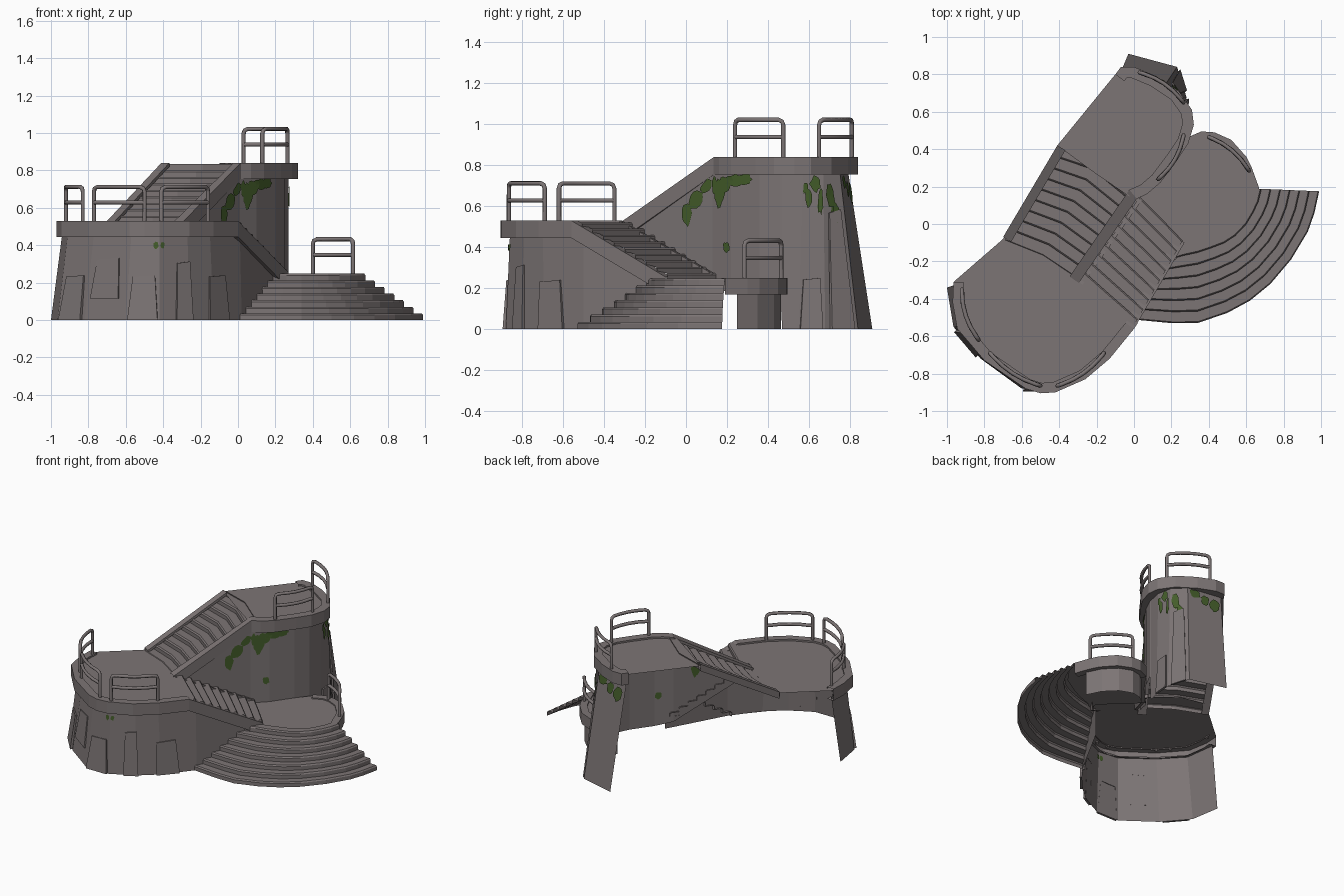
import bpy, math, random
from mathutils import Vector as V

if "Cube" in bpy.data.objects:
    bpy.data.objects.remove(bpy.data.objects["Cube"])
random.seed(4)

def mat(name, c):
    m = bpy.data.materials.new(name)
    m.diffuse_color = (*c, 1)
    m.use_nodes = True
    m.node_tree.nodes["Principled BSDF"].inputs["Base Color"].default_value = m.diffuse_color
    return m
STONE = mat("warm_grey_stone", (.202, .177, .177))
MOSS = mat("moss_green", (.057, .110, .023))

def mesh(name, verts, faces, m=STONE):
    me = bpy.data.meshes.new(name)
    me.from_pydata([tuple(v) for v in verts], [], faces)
    me.materials.append(m)
    ob = bpy.data.objects.new(name, me)
    bpy.context.collection.objects.link(ob)
    return ob

def grid(name, rows):
    n = len(rows[0])
    faces = [(r*n+i, r*n+i+1, (r+1)*n+i+1, (r+1)*n+i) for r in range(len(rows) - 1) for i in range(n - 1)]
    return mesh(name, [p for r in rows for p in r], faces)

def floor(name, pts, z):
    return mesh(name, [(x, y, z) for x, y in pts], [tuple(range(len(pts)))])

def offset(path, d):
    # moves an open path sideways; positive is inward (left of travel)
    out = []
    for i, p in enumerate(path):
        ns = []
        for a, b in ((i-1, i), (i, i+1)):
            if a >= 0 and b < len(path):
                t = V(path[b][:2]) - V(path[a][:2])
                ns.append(V((-t.y, t.x)).normalized())
        n = sum(ns, V((0, 0))).normalized()
        k = d / max(.5, n.dot(ns[0]))
        out.append((p[0] + n.x*k, p[1] + n.y*k, p[2]))
    return out

def rim(name, path, w=.055, h=.085):
    prof = [(w, -h), (0, -h), (0, 0), (w, 0), (w, -.02)]
    grid(name, [[(x, y, z + dz) for x, y, z in offset(path, d)] for d, dz in prof])

def stairs(name, low, high, z0, z1, n, last=0):
    # riser, narrow chamfer, tread; optional last riser at the top
    rows = []
    def at(t, z):
        return [(a[0]+(b[0]-a[0])*t, a[1]+(b[1]-a[1])*t, z) for a, b in zip(low, high)]
    h, e = (z1 - z0) / n, .12 / n
    for k in range(n):
        t, z = k / n, z0 + k*h
        rows += [at(t, z), at(t, z + h*.75), at(t + e, z+h)]
    rows.append(at(1, z1))
    if last:
        rows.append(at(1, z1 + last))
    return grid(name, rows)

# ---- walls: columns of (foot, top)
def surf(cols, s, v, out=0):
    i = max(0, min(int(s), len(cols) - 2))
    f = s - i
    a = V(cols[i][0]).lerp(V(cols[i+1][0]), f)
    b = V(cols[i][1]).lerp(V(cols[i+1][1]), f)
    t = (V(cols[i+1][1]) - V(cols[i][1]))
    return a.lerp(b, v) + V((t.y, -t.x, 0)).normalized() * out

def wall(name, cols):
    return grid(name, [[c[0] for c in cols], [c[1] for c in cols]])

def panel(name, cols, s0, s1, v1, out=.016, v0=0):
    d = (s1 - s0) * .1
    ring = [(s0, v0), (s1, v0), (s1-d, v1), (s0+d, v1*.97)]
    vs = [surf(cols, s, v) for s, v in ring] + [surf(cols, s, v, out*(1-.4*(v > v0))) for s, v in ring]
    mesh(name, vs, [(4, 5, 6, 7)] + [(i, (i+1) % 4, 4+(i+1) % 4, 4+i) for i in range(4)])

def patch(name, cols, s, v, rs, rv, n=14):
    # moss stain on both sides of the thin wall
    ring = [(s, v)]
    for i in range(n):
        a, r = math.tau*i/n, 1 - .3*random.random()
        ring.append((s + rs*r*math.cos(a), min(.97, v + rv*r*math.sin(a))))
    for side, o in (("outer", .007), ("inner", -.005)):
        mesh(f"{name}_{side}", [surf(cols, a, b, o) for a, b in ring],
             [(0, 1+i, 1+(i+1) % n) for i in range(n)], MOSS)

def columns(foot, top, z, z0=0):
    return [((*f, z0), (*t, z)) for f, t in zip(foot, top)]

mid = columns([(-1, -.34), (-.965, -.55), (-.82, -.72), (-.6, -.88), (-.42, -.88),
               (-.26, -.8), (-.13, -.69), (.02, -.5)],
              [(-.94, -.32), (-.91, -.54), (-.77, -.69), (-.57, -.84), (-.42, -.86),
               (-.27, -.79), (-.15, -.7), (.01, -.5)], .46)
mid.append(((.24, -.1, 0), (.24, -.1, .19)))
wall("middle_wall", mid)
for i, (a, b, v) in enumerate([(1.1, 1.9, .52), (3.05, 3.95, .52), (4.55, 5.1, .68), (5.8, 6.5, .52)]):
    panel(f"middle_wall_panel_{i}", mid, a, b, v)
panel("middle_wall_block", mid, 2.1, 2.8, .72, .010, .25)

# tower wall hangs above the landing, then drops to the ground
tower = [((-.29, -.28, .46), (-.29, -.28, .5)), ((.01, .13, .2), (.01, .13, .78))]
tower += columns([(.1, .22), (.2, .36), (.25, .46)], [(.1, .22), (.2, .36), (.25, .46)], .78, .18)
tower += columns([(.25, .47), (.27, .55), (.28, .68), (.23, .84), (-.03, .91)],
                 [(.25, .47), (.27, .57), (.25, .67), (.17, .75), (-.08, .79)], .78)
wall("tower_wall", tower)
panel("tower_panel_low", tower, 6.05, 6.9, .32)
panel("tower_panel_high", tower, 7.15, 7.85, .75, .015)

drum = columns(*[[(.62, .25), (.57, .35), (.49, .43), (.4, .465), (.33, .45), (.27, .4)]]*2, .18)
wall("landing_wall", drum)

# moss
for i, (s, v, a, b) in enumerate([
        (.80, .80, .10, .10), (.70, .68, .07, .16), (.93, .88, .08, .07), (1.8, .36, .2, .05),
        (1.15, .87, .16, .08), (1.4, .80, .35, .13), (1.7, .88, .35, .07), (2.1, .91, .4, .055), (2.5, .92, .3, .05),
        (6.15, .88, .14, .04), (6.3, .82, .2, .07), (6.6, .91, .3, .06), (6.85, .80, .14, .09),
        (7.3, .84, .25, .09), (7.55, .73, .2, .07), (8.2, .92, .18, .05), (8.5, .88, .14, .06), (8.78, .85, .17, .08)]):
    patch(f"tower_moss_{i}", tower, s, v, a, b)
patch("middle_moss_a", mid, 3.88, .87, .11, .05)
patch("middle_moss_b", mid, 4.09, .87, .09, .04)

# ---- rims, with the sloped stair sides continuing them
mid_out = [(-.965, -.31), (-.97, -.42), (-.945, -.56), (-.8, -.73), (-.58, -.88), (-.5, -.905), (-.42, -.9),
           (-.26, -.83), (-.13, -.72), (.0, -.56)]
up_out = [(.015, .135), (.07, .16), (.14, .22), (.23, .34), (.29, .43), (.32, .53), (.31, .61), (.24, .71),
          (.12, .79), (.0, .84), (-.07, .84), (-.1, .80)]
low_out = [(.67, .19), (.63, .3), (.6, .36), (.52, .45), (.43, .49), (.36, .495), (.28, .46)]
rim("middle_rim", [(x, y, .53) for x, y in mid_out] + [(.27, -.1, .255)])
rim("upper_rim", [(-.295, -.315, .525)] + [(x, y, .84) for x, y in up_out], .06)
rim("landing_rim", [(x, y, .25) for x, y in low_out], .05, .08)
rim("upper_stair_side", [(-.41, .42, .84), (-.70, -.07, .53)], .05, .05)
rim("lower_stair_inner_side", [(-.275, -.325, .53), (.045, .13, .27)], .02, .06)

# ---- floors
floor("middle_floor", mid_out + [(.02, -.53), (-.30, -.29), (-.28, -.2), (-.46, -.06), (-.66, -.02), (-.70, -.08)], .518)
floor("upper_floor", [(-.22, .28), (-.03, .15)] + up_out + [(-.41, .42)], .828)
floor("landing_floor", [(-.02, .1), (.22, -.13), (.21, -.2), (.27, -.15), (.36, -.12), (.46, -.07), (.57, 0), (.64, .1)]
      + low_out + [(.2, .36), (.1, .22)], .242)

# ---- stair flights
stairs("upper_stairs", [(-.69, -.09), (-.49, -.17), (-.31, -.29)],
       [(-.40, .42), (-.19, .35), (0, .19)], .487, .80, 9, .035)
stairs("lower_stairs", [(.015, .16), (.145, .03), (.26, -.09)],
       [(-.31, -.30), (-.15, -.44), (-.01, -.56)], .242, .522, 9)
stairs("fan_stairs",
       [(.99, .175), (.965, .06), (.93, -.04), (.84, -.19), (.73, -.32), (.62, -.41), (.5, -.475),
        (.34, -.53), (.2, -.53), (-.01, -.51)],
       [(.63, .19), (.615, .13), (.59, .08), (.56, .03), (.51, -.02), (.46, -.05), (.40, -.07),
        (.34, -.09), (.27, -.11), (.22, -.14)], 0, .248, 7)

# ---- pipe railings, slightly bowed outward
def pipe(name, lines, r=.0115):
    cu = bpy.data.curves.new(name, 'CURVE')
    cu.dimensions = '3D'
    cu.bevel_depth, cu.bevel_resolution = r, 1
    cu.materials.append(STONE)
    for pts in lines:
        sp = cu.splines.new('POLY')
        sp.points.add(len(pts) - 1)
        for p, q in zip(sp.points, pts):
            p.co = (*q, 1)
    bpy.context.collection.objects.link(bpy.data.objects.new(name, cu))

def railing(name, a, b, z, h=.182, bow=.025):
    a, b = V(a), V(b)
    t = b - a
    n = V((t.y, -t.x)).normalized()
    def at(f, dz):
        p = a + t*f + n*bow*4*f*(1-f)
        return (p.x, p.y, z + dz)
    bars = [.08, .3, .5, .7, .92]
    top = [at(0, -.02), at(0, h-.025), at(.02, h-.008)] + [at(f, h) for f in bars] \
        + [at(.98, h-.008), at(1, h-.025), at(1, -.02)]
    pipe(name, [top, [at(f, h*.54) for f in (0, .25, .5, .75, 1)]])

for name, a, b, z in [("middle_rail_left", (-.92, -.35), (-.83, -.62), .53),
                      ("middle_rail_front", (-.77, -.69), (-.5, -.865), .53),
                      ("middle_rail_right", (-.41, -.865), (-.16, -.69), .53),
                      ("upper_rail_front", (.13, .24), (.265, .475), .84),
                      ("upper_rail_back", (.265, .65), (.03, .81), .84),
                      ("landing_rail", (.615, .285), (.4, .465), .25)]:
    railing(name, a, b, z)
